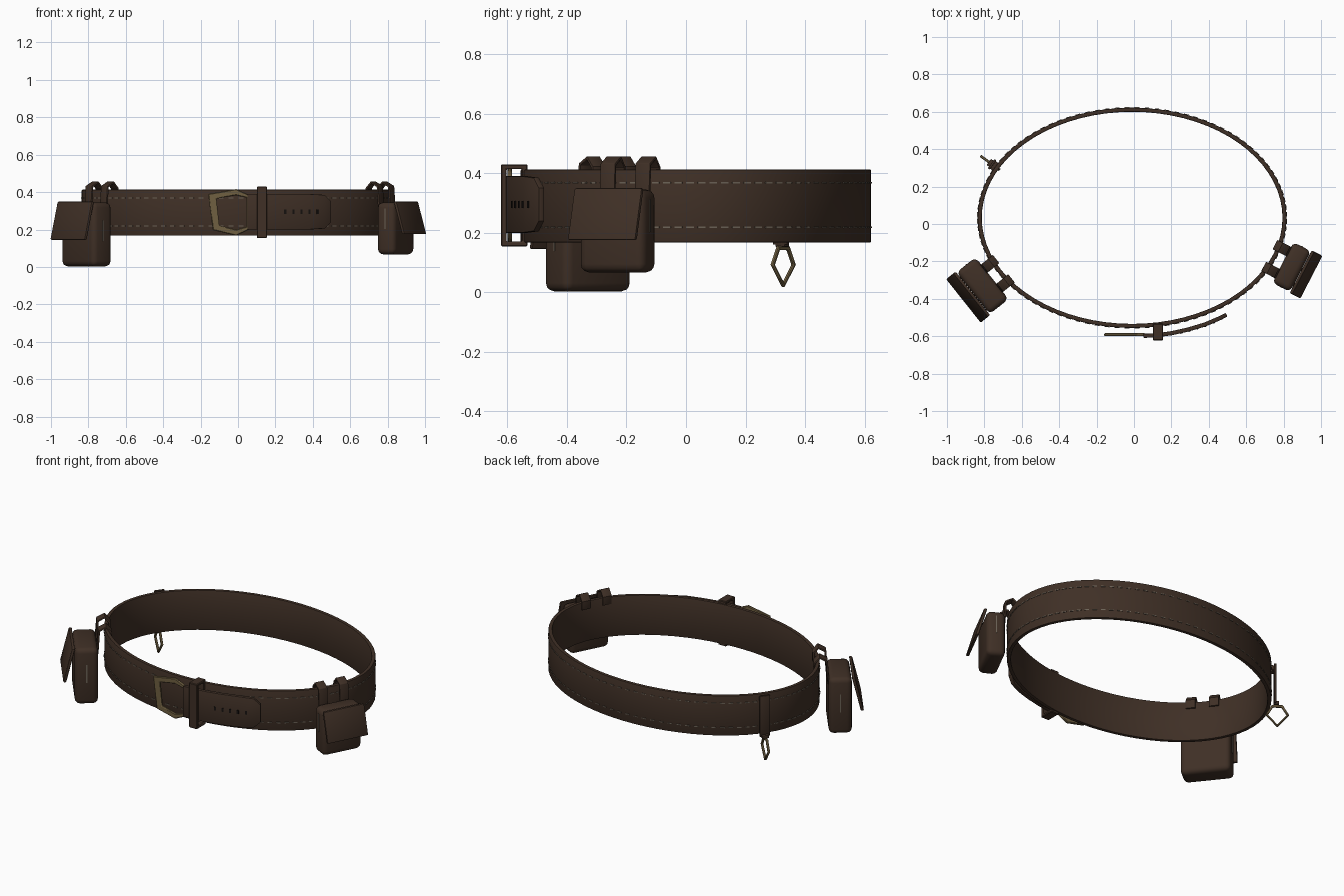
import bpy, bmesh, math
from mathutils import Matrix, Vector

cube = bpy.data.objects.get("Cube")
if cube:
    bpy.data.objects.remove(cube)


def material(name, r, g, b):
    m = bpy.data.materials.new(name)
    m.use_nodes = True
    m.diffuse_color = (r, g, b, 1)
    bsdf = m.node_tree.nodes["Principled BSDF"]
    bsdf.inputs["Base Color"].default_value = (r, g, b, 1)
    bsdf.inputs["Roughness"].default_value = 0.8
    return m


leather = material("brown leather", 0.050, 0.029, 0.019)
brass = material("aged brass", 0.16, 0.115, 0.053)
thread = material("pale thread", 0.15, 0.125, 0.095)
dark = material("hole black", 0.008, 0.006, 0.005)


def finish(name, bm, mat, thick=0, bevel=0, segments=2, smooth=True):
    """Turn a bmesh into an object, apply its modifiers and shade it."""
    bmesh.ops.recalc_face_normals(bm, faces=bm.faces)
    me = bpy.data.meshes.new(name)
    bm.to_mesh(me)
    bm.free()
    me.materials.append(mat)
    ob = bpy.data.objects.new(name, me)
    bpy.context.collection.objects.link(ob)
    bpy.ops.object.select_all(action='DESELECT')
    ob.select_set(True)
    bpy.context.view_layer.objects.active = ob
    if thick:
        mod = ob.modifiers.new("thickness", 'SOLIDIFY')
        mod.thickness, mod.offset = thick, 0
        bpy.ops.object.modifier_apply(modifier=mod.name)
    if bevel:
        mod = ob.modifiers.new("bevel", 'BEVEL')
        mod.width, mod.segments = bevel, segments
        mod.limit_method, mod.angle_limit = 'ANGLE', math.radians(50)
        bpy.ops.object.modifier_apply(modifier=mod.name)
    if smooth:
        bpy.ops.object.shade_smooth_by_angle(angle=math.radians(35))
    return ob


def strip(name, pairs, thick, mat=leather, closed=False, bevel=0.004):
    """Ribbon through pairs of edge points."""
    bm = bmesh.new()
    rows = [[bm.verts.new(p) for p in pair] for pair in pairs]
    for i in range(len(rows) if closed else len(rows) - 1):
        a, b = rows[i], rows[(i + 1) % len(rows)]
        bm.faces.new((a[0], b[0], b[1], a[1]))
    return finish(name, bm, mat, thick, bevel)


def box(name, frame, centre, size, mat=leather, bevel=0.005, segments=2, shear=0):
    """Box in a local frame; shear pushes the lower end outward."""
    bm = bmesh.new()
    bmesh.ops.create_cube(bm, size=1)
    for v in bm.verts:
        p = Vector([c + s * k for c, s, k in zip(centre, size, v.co)])
        p.y += shear * (0.5 - v.co.z)
        v.co = frame @ p
    return finish(name, bm, mat, 0, bevel, segments)


def hoop(name, frame, outer, inner, depth, mat, bevel=0.004):
    """Flat closed frame between two outlines, drawn in local x and z."""
    bm = bmesh.new()
    n = len(outer)
    loops = [[bm.verts.new(frame @ Vector((x, y, z))) for x, z in pts]
             for pts, y in ((outer, -depth / 2), (inner, -depth / 2),
                            (inner, depth / 2), (outer, depth / 2))]
    for k in range(4):
        a, b = loops[k], loops[(k + 1) % 4]
        for i in range(n):
            j = (i + 1) % n
            bm.faces.new((a[i], a[j], b[j], b[i]))
    return finish(name, bm, mat, 0, bevel, 1)


def frame_at(x, y, nx, ny):
    """Local frame: x along the belt, y outward, z up."""
    n = Vector((nx, ny, 0)).normalized()
    return Matrix(((n.y, n.x, 0, x), (-n.x, n.y, 0, y),
                   (0, 0, 1, 0), (0, 0, 0, 1)))


# Belt band: an oval ribbon
CX, CY, RX, RY, LOW, HIGH = -0.01, 0.033, 0.815, 0.578, 0.167, 0.413


def on_belt(angle):
    c, s = math.cos(angle), math.sin(angle)
    return CX + RX * c, CY + RY * s, c / RX, s / RY


ring = [on_belt(math.tau * i / 72) for i in range(72)]
strip("belt_band", [(Vector((x, y, LOW)), Vector((x, y, HIGH))) for x, y, _, _ in ring],
      0.022, closed=True, bevel=0.005)

# Two rows of stitches around the outside
bm = bmesh.new()
for i in range(96):
    x, y, nx, ny = on_belt(math.tau * (i + 0.5) / 96)
    for z in (0.218, 0.368):
        m = frame_at(x, y, nx, ny) @ Matrix.Translation((0, 0.011, z))
        bmesh.ops.create_cube(bm, size=1, matrix=m @ Matrix.Diagonal((0.026, 0.006, 0.005, 1)))
finish("belt_stitches", bm, thread, smooth=False)

# Loose tail of the belt, standing off the front, with a clipped tip
tail = [(0.05, -0.598, 0.095), (0.12, -0.595, 0.095), (0.2, -0.584, 0.095),
        (0.29, -0.564, 0.095), (0.38, -0.537, 0.095), (0.46, -0.503, 0.09),
        (0.495, -0.485, 0.055)]
strip("belt_tail", [(Vector((x, y, 0.295 - h)), Vector((x, y, 0.295 + h)))
                    for x, y, h in tail], 0.022)

# Punched holes in the tail
for k in range(5):
    x = 0.25 + 0.043 * k
    for (x0, y0, _), (x1, y1, _) in zip(tail, tail[1:]):
        if x0 <= x < x1:
            f = frame_at(x, y0 + (y1 - y0) * (x - x0) / (x1 - x0), y1 - y0, x0 - x1)
            box(f"tail_hole_{k + 1}", f, (0, 0.011, 0.295), (0.012, 0.005, 0.022), dark, 0)

# Keeper loop around tail and band
side = Matrix(((0, 1, 0, 0.128), (1, 0, 0, -0.577), (0, 0, 1, 0.292), (0, 0, 0, 1)))
corners = [(-1, -1), (1, -1), (1, 1), (-1, 1)]
hoop("keeper_loop", side, [(0.045 * a, 0.138 * b) for a, b in corners],
     [(0.027 * a, 0.122 * b) for a, b in corners], 0.055, leather)

# Buckle frame
front = Matrix.Translation((0, -0.592, 0))
hoop("buckle_frame", front,
     [(-0.135, 0.197), (-0.01, 0.167), (0.06, 0.2), (0.06, 0.385), (-0.01, 0.416), (-0.16, 0.39)],
     [(-0.1, 0.222), (-0.01, 0.2), (0.045, 0.215), (0.045, 0.37), (-0.01, 0.383), (-0.115, 0.365)],
     0.016, brass)


def pouch(label, frame, width, depth, bottom, flap_bottom):
    top = 0.345
    box(label + "_pouch_body", frame, (0, 0, (top + bottom) / 2),
        (width, depth, top - bottom), bevel=0.028, segments=3)
    # Flap hinged at the top, leaning outward
    box(label + "_pouch_flap", frame, (0, depth / 2 + 0.008, (0.35 + flap_bottom) / 2),
        (width + 0.012, 0.018, 0.35 - flap_bottom), bevel=0.007, shear=0.05)
    for s, end in ((-1, "rear"), (1, "fore")):
        # Seam down the side of the body
        box(f"{label}_pouch_seam_{end}", frame, (s * width / 2, 0, bottom + 0.19),
            (0.005, 0.007, 0.11), thread, 0)
        # Strap hooked over the top of the belt
        path = [(-0.075, 0.37), (-0.075, 0.42), (-0.047, 0.452), (-0.008, 0.43), (0.002, 0.29)]
        strip(f"{label}_pouch_strap_{end}",
              [[frame @ Vector((s * 0.066 + e, y - depth / 2, z)) for e in (-0.028, 0.028)]
               for y, z in path], 0.012, bevel=0.003)


pouch("right", frame_at(-0.81, -0.33, -0.78, -0.62), 0.285, 0.13, 0.003, 0.145)
pouch("left", frame_at(0.843, -0.23, 0.89, -0.46), 0.245, 0.107, 0.067, 0.175)

# Hanging strap with a faceted ring, on the right rear
x, y, nx, ny = on_belt(math.radians(152.5))
hanger = frame_at(x, y, nx, ny)
box("ring_strap", hanger, (0, 0.032, 0.285), (0.06, 0.012, 0.25), bevel=0.003)
box("ring_strap_mount", hanger, (0, 0.014, 0.385), (0.05, 0.036, 0.03), bevel=0.003)
box("ring_strap_end", hanger, (0, 0.04, 0.163), (0.04, 0.028, 0.02), bevel=0.003)
turned = hanger @ Matrix.Translation((0, 0.045, 0.088)) @ Matrix.Rotation(math.pi / 2, 4, 'Z')
outline = [(-0.03, 0.068), (0.03, 0.068), (0.066, 0.005), (0, -0.072), (-0.066, 0.005)]
hoop("hanging_ring", turned, outline, [(a * 0.8, b * 0.8) for a, b in outline], 0.014, brass, 0.003)
